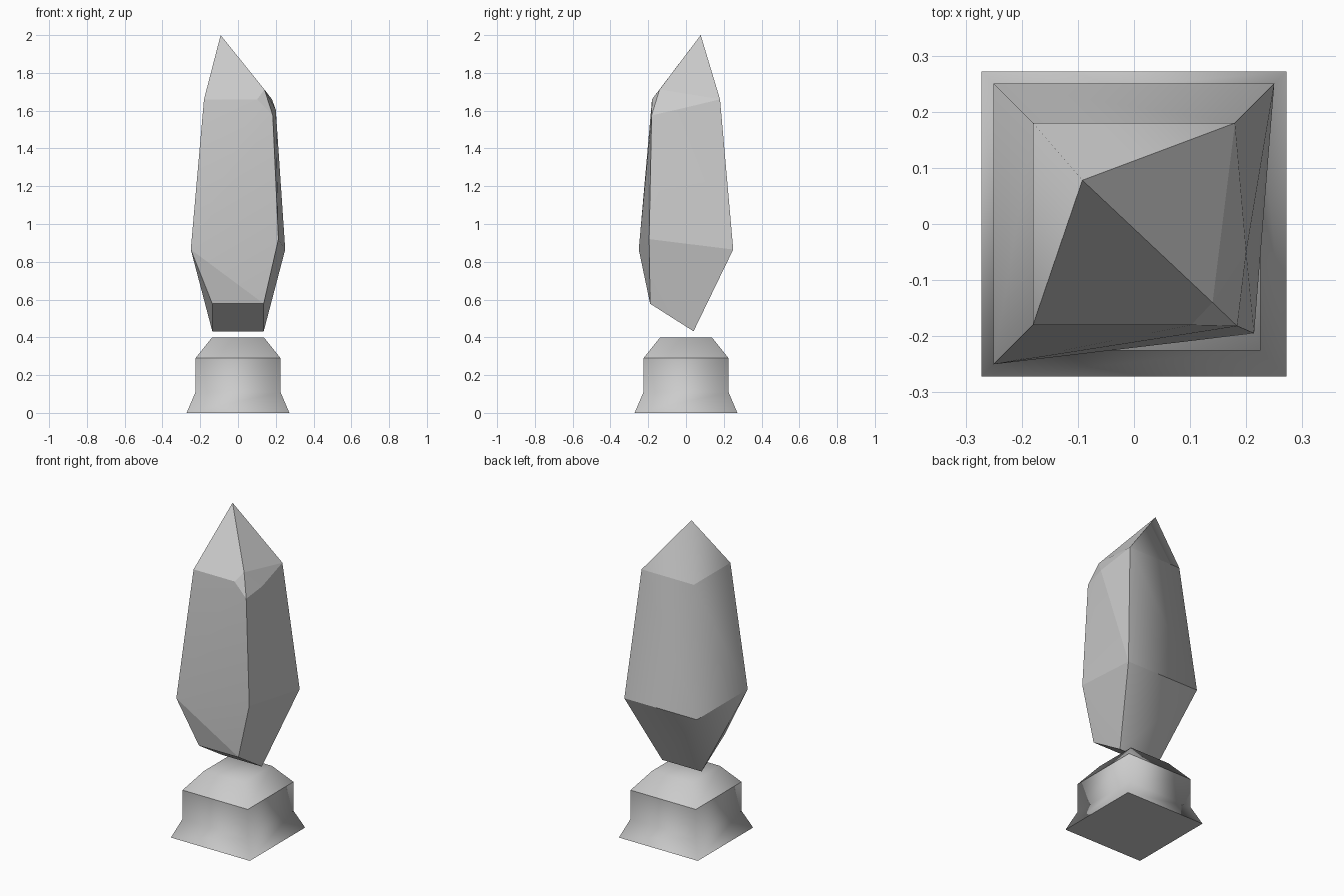
import bpy, bmesh, math

if "Cube" in bpy.data.objects:
    bpy.data.objects.remove(bpy.data.objects["Cube"])


def finish(name, bm, is_sharp):
    bmesh.ops.recalc_face_normals(bm, faces=bm.faces)
    for f in bm.faces:
        f.smooth = True
    for e in bm.edges:
        e.smooth = not is_sharp(e)
    mesh = bpy.data.meshes.new(name)
    bm.to_mesh(mesh)
    bm.free()
    obj = bpy.data.objects.new(name, mesh)
    bpy.context.collection.objects.link(obj)


# Pedestal: stacked square rings, softly shaded round its corners
bm = bmesh.new()
rings = []
for h, z in [(0.272, 0), (0.225, 0.11), (0.225, 0.29), (0.137, 0.40)]:
    rings.append([bm.verts.new((sx * h, sy * h, z))
                  for sx, sy in ((-1, -1), (1, -1), (1, 1), (-1, 1))])
bm.faces.new(rings[0])
bm.faces.new(rings[-1])
for a, b in zip(rings, rings[1:]):
    for i in range(4):
        j = (i + 1) % 4
        bm.faces.new((a[i], a[j], b[j], b[i]))


def pedestal_sharp(e):
    za, zb = (v.co.z for v in e.verts)
    return abs(za - zb) < 1e-4 and min(abs(za), abs(za - 0.29)) < 0.01


finish("pedestal", bm, pedestal_sharp)

# Floating crystal: convex shard with a chipped front right corner
points = [
    (-0.092, 0.078, 2.0),                                            # tip
    (-0.18, 0.18, 1.66), (0.18, 0.18, 1.66), (-0.18, -0.18, 1.66),   # shoulder
    (0.14, -0.14, 1.712), (0.102, -0.18, 1.66),                      # chip
    (0.20, -0.05, 1.605), (0.184, -0.182, 1.575),
    (-0.25, 0.25, 0.865), (0.25, 0.25, 0.865), (-0.25, -0.25, 0.865),  # waist
    (0.214, -0.195, 0.92),
    (-0.136, -0.19, 0.578), (0.136, -0.19, 0.578),                   # slanted foot
    (-0.136, 0.04, 0.432), (0.136, 0.04, 0.432),
]
bm = bmesh.new()
for p in points:
    bm.verts.new(p)
bmesh.ops.convex_hull(bm, input=bm.verts)
bmesh.ops.recalc_face_normals(bm, faces=bm.faces)
bmesh.ops.dissolve_limit(bm, angle_limit=math.radians(1),
                         verts=bm.verts, edges=bm.edges)


def crystal_sharp(e):
    back_left = all(v.co.x < 0 and v.co.y > 0 for v in e.verts)
    return not back_left and e.calc_face_angle(0) > math.radians(8)


finish("crystal", bm, crystal_sharp)
